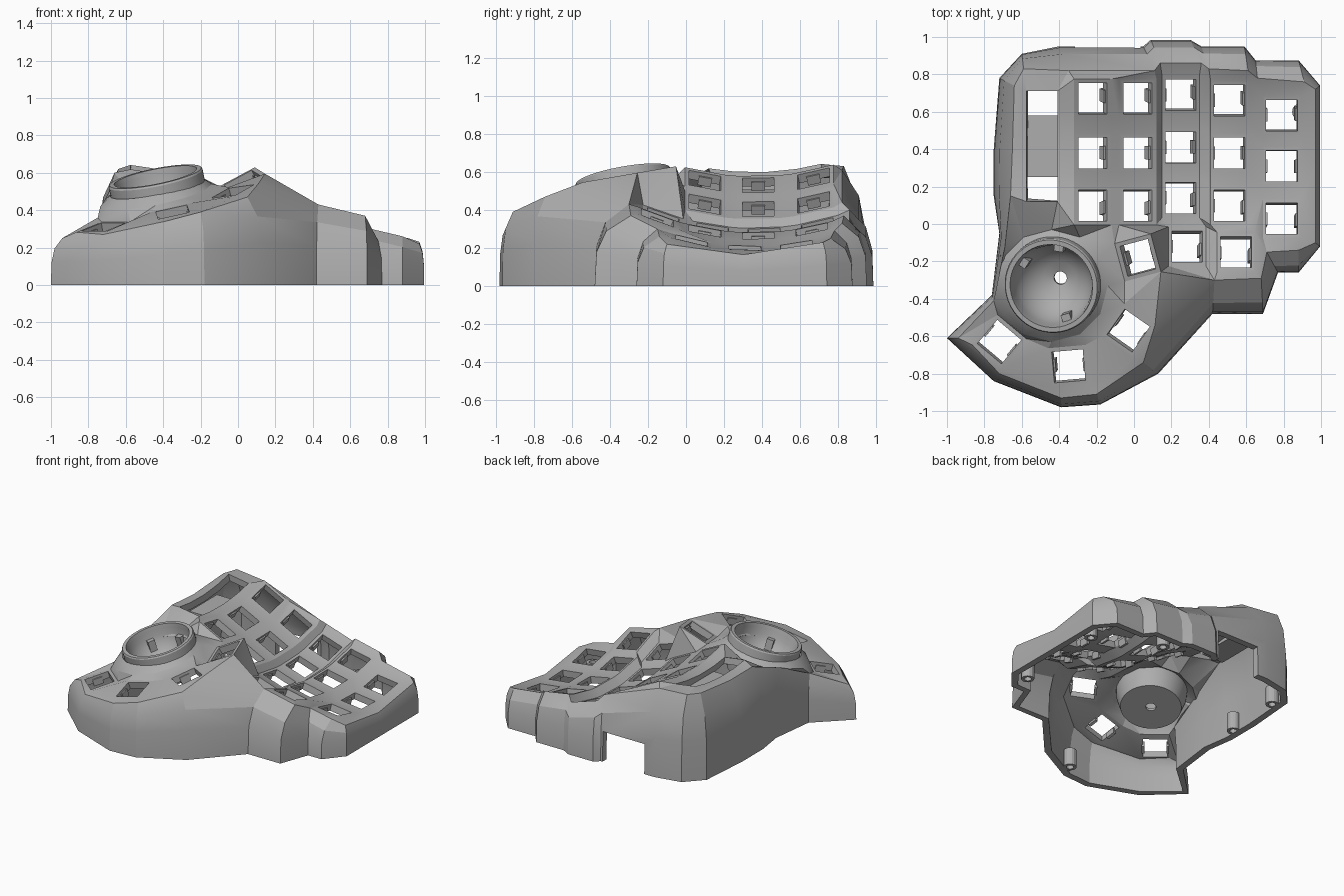
import bpy, bmesh
from math import sin, cos, pi, radians, hypot
from mathutils import Vector, Matrix
from mathutils.geometry import delaunay_2d_cdt

if "Cube" in bpy.data.objects:
    bpy.data.objects.remove(bpy.data.objects["Cube"])

grey = bpy.data.materials.new("plain grey")
grey.use_nodes = True
grey.diffuse_color = (0.42, 0.42, 0.42, 1)
grey.node_tree.nodes["Principled BSDF"].inputs["Base Color"].default_value = (0.42, 0.42, 0.42, 1)


def finish(name, bm):
    mesh = bpy.data.meshes.new(name)
    bmesh.ops.recalc_face_normals(bm, faces=bm.faces)
    bm.to_mesh(mesh)
    bm.free()
    mesh.materials.append(grey)
    obj = bpy.data.objects.new(name, mesh)
    bpy.context.collection.objects.link(obj)
    return obj


def activate(obj):
    bpy.ops.object.select_all(action="DESELECT")
    obj.select_set(True)
    bpy.context.view_layer.objects.active = obj


def add_box(bm, centre, size, rot=Matrix()):
    m = Matrix.Translation(centre) @ rot.to_4x4() @ Matrix.Diagonal((*size, 1))
    bmesh.ops.create_cube(bm, size=1, matrix=m)


# Key wells: centre x, centre y, height, turn, slope along x, slope along y
def bowl(y):
    return 0.36 * (y - 0.36) ** 2


columns = [  # x, height, slope, row centres
    (-0.22, 0.53, -0.5, (0.67, 0.38, 0.1)),
    (0.02, 0.405, -0.5, (0.67, 0.38, 0.1)),
    (0.25, 0.275, -0.32, (0.69, 0.41, 0.14, -0.12)),
    (0.51, 0.265, -0.2, (0.66, 0.38, 0.1, -0.15)),
    (0.79, 0.2, -0.12, (0.58, 0.31, 0.03)),
]
wells = []
for x, z, slope, rows in columns:
    for y in rows:
        shift = 0.035 if y < 0 else 0
        wells.append((x + shift, y, z + bowl(y), 0, slope, 0.72 * (y - 0.36)))
wells += [
    (0.02, -0.18, 0.56, 15, 0.46, 0.29),
    (-0.03, -0.57, 0.5, -35, 0.28, 0.2),
    (-0.35, -0.76, 0.39, 5, 0.2, 0.25),
    (-0.72, -0.63, 0.31, -40, 0.17, 0.2),
]

# Outer wall: floor x, floor y, rim x, rim y, rim z
back = [
    (-0.72, 0.78, -0.64, 0.74, 0.62), (-0.6, 0.91, -0.59, 0.83, 0.63),
    (-0.4, 0.95, -0.35, 0.82, 0.61), (0.05, 0.95, 0.11, 0.82, 0.44),
    (0.09, 0.985, 0.14, 0.86, 0.4), (0.3, 0.985, 0.36, 0.86, 0.33),
    (0.36, 0.95, 0.4, 0.83, 0.37), (0.59, 0.95, 0.61, 0.82, 0.33),
    (0.65, 0.875, 0.66, 0.78, 0.29), (0.88, 0.875, 0.91, 0.76, 0.25)]
right = [
    (0.995, 0.74, 0.97, 0.72, 0.23), (0.995, 0.3, 0.97, 0.3, 0.165),
    (0.995, -0.12, 0.97, -0.1, 0.22), (0.88, -0.26, 0.88, -0.14, 0.26),
    (0.77, -0.26, 0.71, -0.15, 0.3)]
front = [
    (0.69, -0.48, 0.68, -0.29, 0.37), (0.42, -0.48, 0.43, -0.3, 0.43),
    (0.13, -0.8, 0.05, -0.74, 0.47), (-0.18, -0.965, -0.2, -0.91, 0.39),
    (-0.39, -0.98, -0.39, -0.93, 0.34), (-0.75, -0.84, -0.72, -0.8, 0.27),
    (-1, -0.61, -0.94, -0.61, 0.25)]
left = [
    (-0.76, -0.38, -0.75, -0.41, 0.36), (-0.72, -0.05, -0.69, -0.12, 0.5),
    (-0.75, 0.15, -0.66, 0.15, 0.6), (-0.75, 0.4, -0.65, 0.4, 0.59)]
outline = back + right + front + left

# Loops of the top surface
loops, holes = [[Vector(p[2:]) for p in outline]], []


def well_loop(well, hx, hy):
    x, y, z, turn, sx, sy = well
    c, s = cos(radians(turn)), sin(radians(turn))
    loop = []
    for i, j in ((1, 1), (-1, 1), (-1, -1), (1, -1)):
        dx, dy = i * hx * c - j * hy * s, i * hx * s + j * hy * c
        loop.append(Vector((x + dx, y + dy, z + sx * dx + sy * dy)))
    return loop


for well in wells:
    loops.append(well_loop(well, 0.1, 0.105))
    holes.append(well_loop(well, 0.085 / hypot(1, well[4]), 0.083))

# Long display slot beside the keys
def slot_z(x, y):
    return 0.585 - 0.15 * (x + 0.49) + bowl(y)


slot_ys = (0.71, 0.58, 0.415, 0.25, 0.12)
holes.append([Vector((-0.575, y, slot_z(-0.575, y))) for y in slot_ys]
             + [Vector((-0.41, y, slot_z(-0.41, y))) for y in reversed(slot_ys)])

# Ball cup collar
cup = Vector((-0.44, -0.33, 0.57))


def collar(radius, drop, sides):
    loop = []
    for k in range(sides):
        dx, dy = radius * cos(2 * pi * k / sides), radius * sin(2 * pi * k / sides)
        loop.append(cup + Vector((dx, dy, 0.2 * dx + 0.18 * dy - drop)))
    return loop


loops.append(collar(0.3, 0.09, 12))
holes.append(collar(0.245, 0.045, 24))


def inside(p, loop):
    hit = False
    for a, b in zip(loop, loop[1:] + loop[:1]):
        if (a.y > p.y) != (b.y > p.y) and p.x < a.x + (p.y - a.y) * (b.x - a.x) / (b.y - a.y):
            hit = not hit
    return hit


# Shell: triangulated top with openings, plus walls down to the floor
points, edges = [], []
for loop in loops + holes:
    n = len(points)
    edges += [(n + k, n + (k + 1) % len(loop)) for k in range(len(loop))]
    points += loop
flat, _, tris, origin, _, _ = delaunay_2d_cdt([p.xy for p in points], edges, [], 1, 1e-5)
bm = bmesh.new()
verts = []
for p, src in zip(flat, origin):
    near = points[src[0]] if src else min(points, key=lambda q: (q.xy - p).length)
    verts.append(bm.verts.new((p.x, p.y, near.z)))
for tri in tris:
    mid = sum((flat[k] for k in tri), Vector((0, 0))) / 3
    if inside(mid, loops[0]) and not any(inside(mid, h) for h in holes):
        bm.faces.new([verts[k] for k in tri])
rings = [[bm.verts.new((fx + t * (rx - fx), fy + t * (ry - fy), rz * h)) for fx, fy, rx, ry, rz in outline]
         for t, h in ((0, 0), (0.05, 0.48), (0.32, 0.78), (1, 1))]
for low, high in zip(rings, rings[1:]):
    for k in range(len(low)):
        j = (k + 1) % len(low)
        bm.faces.new((low[k], low[j], high[j], high[k]))
bmesh.ops.remove_doubles(bm, verts=bm.verts, dist=1e-4)
bmesh.ops.recalc_face_normals(bm, faces=bm.faces)
if sum(f.normal.z * f.calc_area() for f in bm.faces) < 0:
    bmesh.ops.reverse_faces(bm, faces=bm.faces)
mesh = bpy.data.meshes.new("case_shell")
bm.to_mesh(mesh)
bm.free()
mesh.materials.append(grey)
shell = bpy.data.objects.new("case_shell", mesh)
bpy.context.collection.objects.link(shell)
activate(shell)
solid = shell.modifiers.new("thickness", "SOLIDIFY")
solid.thickness, solid.offset = 0.05, -1
bpy.ops.object.modifier_apply(modifier=solid.name)
for v in shell.data.vertices:
    v.co.z = max(v.co.z, 0)

# Cable opening in the back wall
bm = bmesh.new()
add_box(bm, (-0.14, 0.93, 0.1), (0.35, 0.3, 0.25))
cutter = finish("cable_cutter", bm)
cutter.hide_render = True
activate(shell)
cut = shell.modifiers.new("opening", "BOOLEAN")
cut.operation, cut.object, cut.solver = "DIFFERENCE", cutter, "EXACT"
bpy.ops.object.modifier_apply(modifier=cut.name)
bpy.data.objects.remove(cutter)
bpy.ops.object.shade_smooth_by_angle(angle=radians(22))

# Ball cup: lip, round inside and flat base, turned about a tilted axis
arc = [radians(a) for a in range(0, 78, 11)]
profile = [(0.22 * cos(a), -0.02 - 0.22 * sin(a)) for a in arc]
profile += [(0.035, -0.24), (0.035, -0.26), (0.21, -0.26), (0.24, -0.16), (0.248, -0.06)]
profile += [(0.256, -0.06), (0.256, 0.0), (0.25, 0.01), (0.225, 0.01)]
tilt = Vector((-0.2, -0.18, 1)).to_track_quat("Z", "Y").to_matrix()
bm = bmesh.new()
turned = [[bm.verts.new(cup + tilt @ Vector((r * cos(a), r * sin(a), z))) for r, z in profile]
          for a in (2 * pi * k / 48 for k in range(48))]
for k, ring in enumerate(turned):
    other = turned[(k + 1) % len(turned)]
    for i in range(len(ring)):
        j = (i + 1) % len(ring)
        bm.faces.new((ring[i], other[i], other[j], ring[j]))
activate(finish("ball_cup", bm))
bpy.ops.object.shade_smooth_by_angle(angle=radians(30))

# Bearing holders in the cup: upper left, front and back right
bm = bmesh.new()
for target in ((-0.61, -0.22), (-0.38, -0.52), (-0.41, -0.14)):
    away = tilt.transposed() @ Vector((target[0] - cup.x, target[1] - cup.y, 0))
    spin = tilt @ Matrix.Rotation(-away.xy.angle_signed(Vector((1, 0))) * -1, 3, "Z")
    add_box(bm, cup + spin @ Vector((0.2, 0, -0.11)), (0.05, 0.05, 0.08), spin)
finish("bearing_holders", bm)

# Switch clips on both sides of each key well
bm = bmesh.new()
for well in wells:
    x, y, z, turn, sx, sy = well
    up = Vector((-sx, -sy, 1)).normalized()
    along = Vector((cos(radians(turn)), sin(radians(turn)), 0))
    along = (along - up * along.dot(up)).normalized()
    rot = Matrix((along, up.cross(along), up)).transposed()
    for side in (-1, 1):
        add_box(bm, Vector((x, y, z)) + rot @ Vector((side * 0.085, 0, -0.045)), (0.02, 0.07, 0.05), rot)
finish("switch_clips", bm)

# Recessed display tray
bm = bmesh.new()
add_box(bm, (-0.4925, 0.415, 0.52), (0.18, 0.33, 0.03))
finish("display_tray", bm)

# Screw posts
bm = bmesh.new()
for x, y in ((0.89, 0.6), (0.43, 0.82), (0.86, -0.11), (-0.68, 0.25), (-0.65, 0.7), (-0.14, -0.85)):
    rows = [[bm.verts.new((x + r * cos(k * pi / 8), y + r * sin(k * pi / 8), z)) for k in range(16)]
            for r, z in ((0.045, 0), (0.045, 0.13), (0.025, 0.13), (0.025, 0))]
    for i, row in enumerate(rows):
        nxt = rows[(i + 1) % 4]
        for k in range(16):
            bm.faces.new((row[k], row[k - 1], nxt[k - 1], nxt[k]))
finish("screw_posts", bm)
